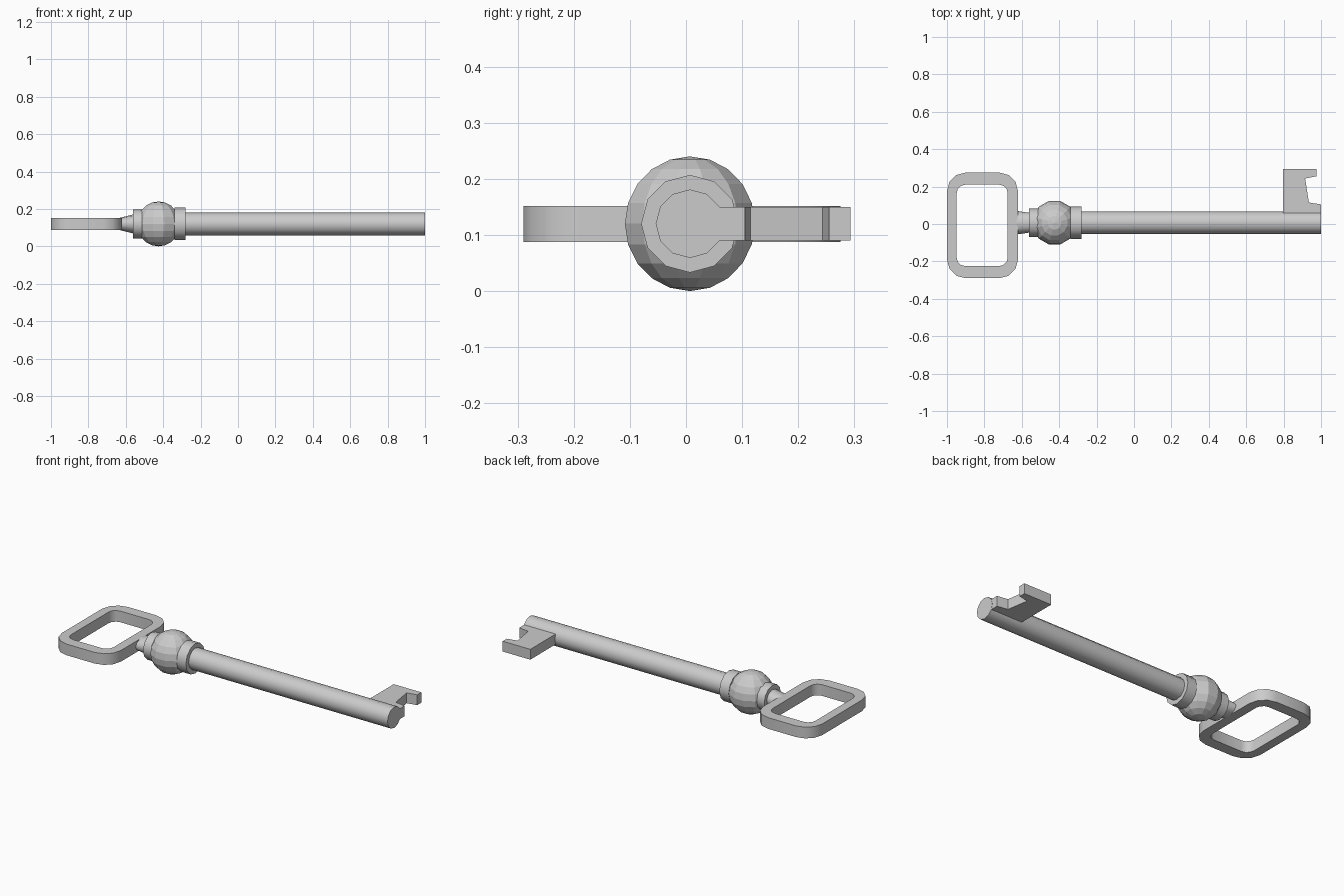
import bpy, bmesh, math
from mathutils import Matrix, Vector

if "Cube" in bpy.data.objects:
    bpy.data.objects.remove(bpy.data.objects["Cube"])

CY, CZ = 0.007, 0.12      # key axis
Z0, Z1 = 0.087, 0.152     # flat plate thickness


def finish(bm, name, smooth=False):
    bmesh.ops.recalc_face_normals(bm, faces=bm.faces)
    mesh = bpy.data.meshes.new(name)
    bm.to_mesh(mesh)
    bm.free()
    ob = bpy.data.objects.new(name, mesh)
    bpy.context.collection.objects.link(ob)
    if smooth:
        bpy.ops.object.select_all(action='DESELECT')
        ob.select_set(True)
        bpy.context.view_layer.objects.active = ob
        bpy.ops.object.shade_smooth_by_angle(angle=math.radians(40))
    return ob


def loft(name, sections, sides=12, smooth=True):
    """Capped tube along x; sections are (x, y radius, z radius)."""
    bm = bmesh.new()
    rings = []
    for x, ry, rz in sections:
        angles = [2 * math.pi * i / sides for i in range(sides)]
        rings.append([bm.verts.new((x, CY + ry * math.cos(a), CZ + rz * math.sin(a)))
                      for a in angles])
    for a, b in zip(rings, rings[1:]):
        for i in range(sides):
            j = (i + 1) % sides
            bm.faces.new((a[i], a[j], b[j], b[i]))
    bm.faces.new(rings[0])
    bm.faces.new(rings[-1])
    return finish(bm, name, smooth)


def rounded_rect(x0, x1, y0, y1, r, steps=3):
    pts = []
    for k, (cx, cy) in enumerate(((x1 - r, y1 - r), (x0 + r, y1 - r),
                                  (x0 + r, y0 + r), (x1 - r, y0 + r))):
        for s in range(steps + 1):
            a = math.pi / 2 * (k + s / steps)
            pts.append((cx + r * math.cos(a), cy + r * math.sin(a)))
    return pts


# Bow: rounded rectangular ring
bm = bmesh.new()
outer = rounded_rect(-1.0, -0.62, -0.29, 0.275, 0.10)
inner = rounded_rect(-0.948, -0.675, -0.225, 0.21, 0.045)
loops = [[bm.verts.new((x, y, z)) for x, y in pts]
         for pts, z in ((outer, Z0), (outer, Z1), (inner, Z1), (inner, Z0))]
n = len(outer)
for k in range(4):
    a, b = loops[k], loops[(k + 1) % 4]
    for i in range(n):
        j = (i + 1) % n
        bm.faces.new((a[i], a[j], b[j], b[i]))
finish(bm, "bow", True)

# Neck, collars and shaft along the axis
loft("neck", [(-0.635, 0.064, 0.032), (-0.54, 0.05, 0.056)])
loft("rear_collar", [(-0.562, 0.077, 0.077), (-0.50, 0.077, 0.077)])
loft("front_collar", [(-0.34, 0.087, 0.087), (-0.28, 0.087, 0.087)])
loft("shaft", [(-0.30, 0.061, 0.061), (1.0, 0.061, 0.061)])

# Faceted ball
bm = bmesh.new()
bmesh.ops.create_uvsphere(bm, u_segments=12, v_segments=10, radius=0.12)
bmesh.ops.transform(bm, verts=bm.verts, matrix=Matrix.Translation((-0.425, CY, CZ))
                    @ Matrix.Rotation(math.radians(15), 4, 'Z'))
finish(bm, "ball")

# Bit: notched flat plate
bm = bmesh.new()
profile = [(0.797, 0.02), (0.797, 0.293), (0.975, 0.293), (0.975, 0.255),
           (0.915, 0.243), (0.935, 0.115), (0.999, 0.105), (0.999, 0.02)]
face = bm.faces.new([bm.verts.new((x, y, 0.09)) for x, y in profile])
ext = bmesh.ops.extrude_face_region(bm, geom=[face])
bmesh.ops.translate(bm, vec=Vector((0, 0, 0.06)),
                    verts=[v for v in ext["geom"] if isinstance(v, bmesh.types.BMVert)])
finish(bm, "bit")
